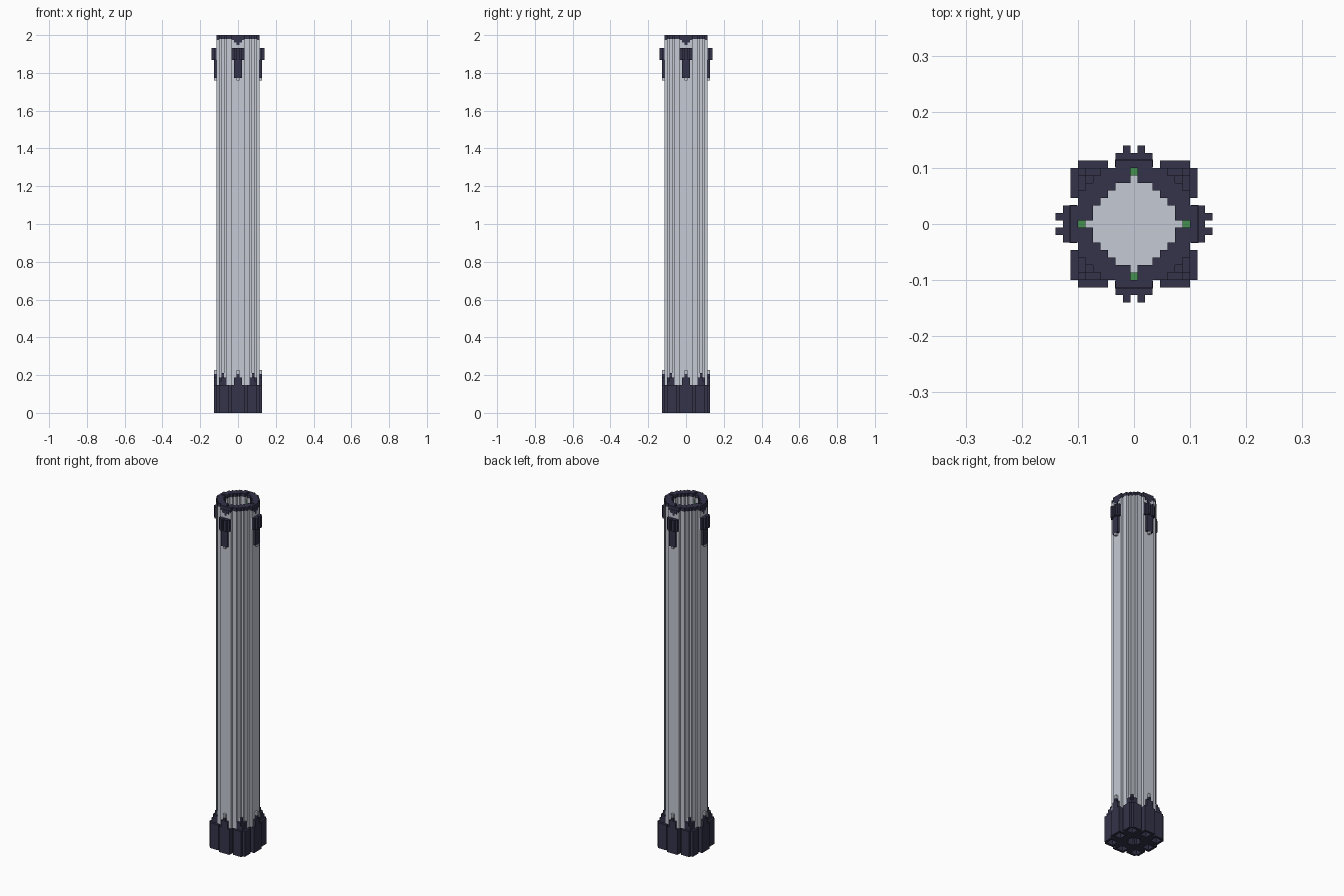
import bpy, bmesh

if "Cube" in bpy.data.objects:
    bpy.data.objects.remove(bpy.data.objects["Cube"])

V = 2 / 150            # size of one block


def material(name, rgb):
    m = bpy.data.materials.new(name)
    m.diffuse_color = (*rgb, 1)
    m.use_nodes = True
    m.node_tree.nodes["Principled BSDF"].inputs["Base Color"].default_value = m.diffuse_color
    return m


LIGHT = material("light grey", (0.56, 0.59, 0.66))
DARK = material("dark navy", (0.033, 0.033, 0.068))
GREEN = material("green", (0.06, 0.28, 0.08))


def blocks(name, layers, mat):
    """Extrude sets of grid cells; layers = [(cells, z0, z1), ...]."""
    bm = bmesh.new()
    for cells, z0, z1 in layers:
        for (i, j) in sorted(cells):
            x0, x1 = (i - .5) * V, (i + .5) * V
            y0, y1 = (j - .5) * V, (j + .5) * V
            quads = [[(x0, y0, z1), (x1, y0, z1), (x1, y1, z1), (x0, y1, z1)],
                     [(x0, y1, z0), (x1, y1, z0), (x1, y0, z0), (x0, y0, z0)]]
            for di, dj, a, b in ((1, 0, (x1, y0), (x1, y1)), (-1, 0, (x0, y1), (x0, y0)),
                                 (0, 1, (x1, y1), (x0, y1)), (0, -1, (x0, y0), (x1, y0))):
                if (i + di, j + dj) not in cells:
                    quads.append([(*a, z0), (*b, z0), (*b, z1), (*a, z1)])
            for q in quads:
                bm.faces.new([bm.verts.new(p) for p in q])
    bmesh.ops.remove_doubles(bm, verts=bm.verts, dist=1e-5)
    bmesh.ops.dissolve_limit(bm, angle_limit=0.01, verts=bm.verts, edges=bm.edges)
    me = bpy.data.meshes.new(name)
    bm.to_mesh(me)
    bm.free()
    me.materials.append(mat)
    ob = bpy.data.objects.new(name, me)
    bpy.context.collection.objects.link(ob)
    return ob


def square(cx, cy, r):
    return {(cx + i, cy + j) for i in range(-r, r + 1) for j in range(-r, r + 1)}


def four(cells):
    """Repeat cells around the four sides."""
    out = set()
    for (i, j) in cells:
        out |= {(i, j), (-j, i), (-i, -j), (j, -i)}
    return out


grid = square(0, 0, 10)
tube = {c for c in grid if c[0] ** 2 + c[1] ** 2 <= 68}
hole = {c for c in grid if c[0] ** 2 + c[1] ** 2 <= 30} | four({(0, 6)})
notch = four({(0, 7)})

# Tube: solid body, then hollow top section
FLOOR, RIM, BASE = 1.78, 1.98, 0.147
blocks("tube_body", [(tube, BASE, FLOOR)], LIGHT)
blocks("tube_top_wall", [(tube - hole - notch, FLOOR, RIM)], LIGHT)
blocks("green_marks", [(notch, FLOOR, 1.96)], GREEN)

# Dark rim with a stepped point on each side
blocks("top_rim", [(tube - hole - notch, RIM, 2.0)], DARK)
E = 0.0015
steps = []
for w, z in ((2, 1.973), (1, 1.96), (0, 1.947)):
    steps.append((w, z))
for k, (w, z) in enumerate(steps):
    top = RIM if k == 0 else steps[k - 1][1]
    ob = blocks("rim_point", [(four({(i, 8) for i in range(-w, w + 1)}), z, top)], DARK)
    ob.scale = (1 + E / 0.11, 1 + E / 0.11, 1)

# Four fins near the top
blocks("fins", [
    (four({(i, 9) for i in range(-1, 2)}), 1.773, 1.867),
    (four({(i, 9) for i in range(-2, 3)}), 1.867, 1.933),
    (four({(-1, 10), (1, 10)}), 1.867, 1.933)], DARK)
blocks("fin_tips", [(four({(0, 9)}), 1.76, 1.773)], LIGHT)

# Base: nine hollow housings around the tube foot
corner = square(6, 6, 2) - {(8, 8)}
base = tube | four(square(0, 7, 2)) | four(corner)
pockets = four(square(0, 7, 1)) | four(square(6, 6, 1)) | (square(0, 0, 2) - four({(2, 2)}))
blocks("base_open_foot", [(base - pockets, 0, 0.04)], DARK)
blocks("base_housings", [(base, 0.04, BASE)], DARK)

# Stepped spikes that taper up from the housings
blocks("base_spikes", [
    (four({(-1, 9), (0, 9), (1, 9)}), BASE, 0.187),
    (four({(0, 9)}), 0.187, 0.207),
    (four({(6, 6), (7, 6), (6, 7), (7, 5), (5, 7)}), BASE, 0.187),
    (four({(7, 7)}), BASE, 0.17),
    (four({(6, 6)}), 0.187, 0.21)], DARK)
blocks("spike_tips", [(four({(0, 9)}), 0.207, 0.227)], LIGHT)
